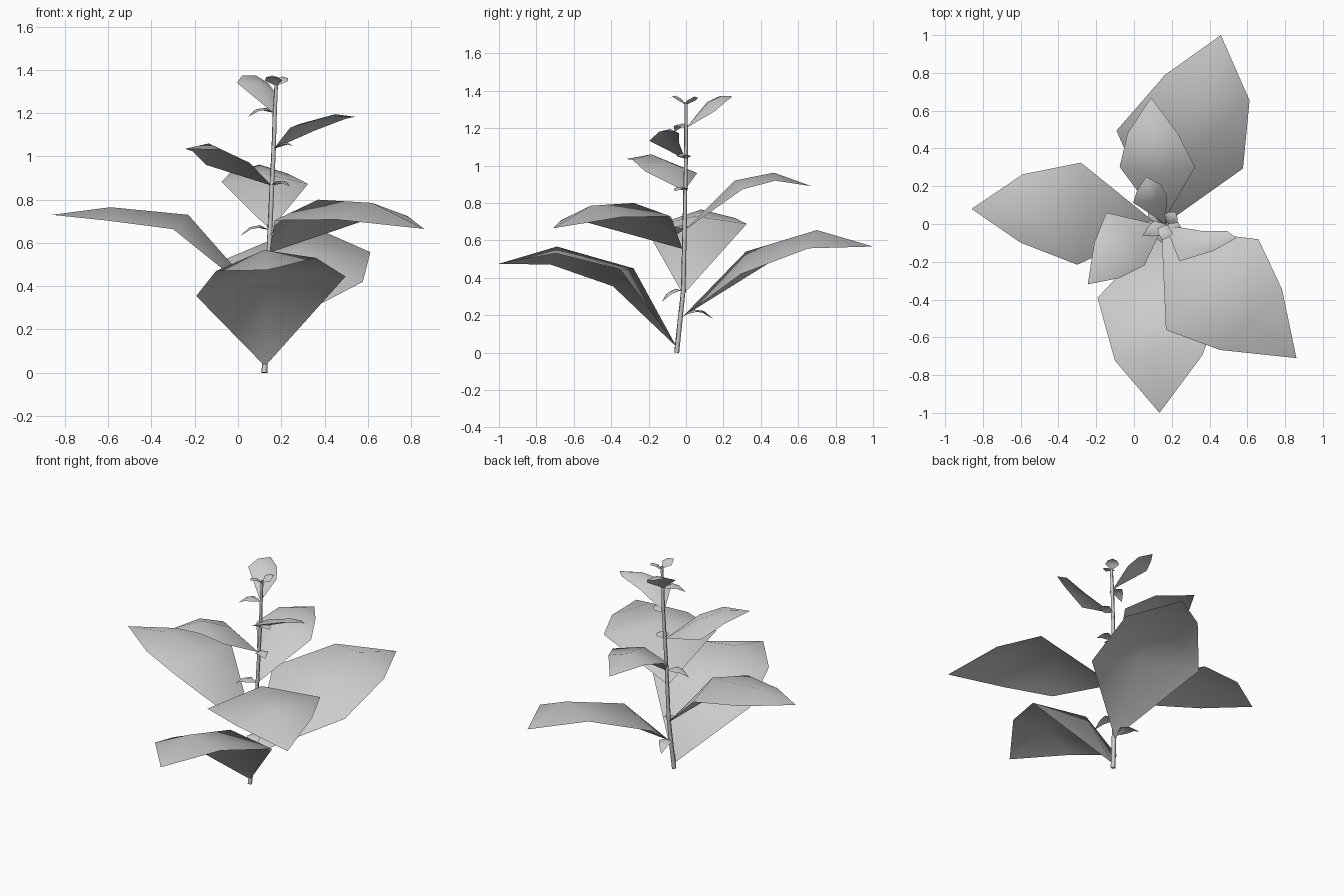
import bpy, bmesh
from mathutils import Vector as V

UP = V((0, 0, 1))


def leaf(name, base, mid1, mid2, tip, side):
    """Creased blade: a four-point spine with two pairs of drooping edge points."""
    base, mid1, mid2, tip, side = map(V, (base, mid1, mid2, tip, side))
    bm = bmesh.new()

    def row(prev, mid, s):
        n = s.cross(mid - prev).normalized()
        if n.z < 0:
            n = -n
        c = mid - n * s.length * 0.3
        return [bm.verts.new(p) for p in (c - s, mid, c + s)]

    b, t = bm.verts.new(base), bm.verts.new(tip)
    r1 = row(base, mid1, side)
    r2 = row(mid1, mid2, side * 0.67)
    for i in (0, 1):
        bm.faces.new((b, r1[i + 1], r1[i]))
        bm.faces.new((r1[i], r1[i + 1], r2[i + 1], r2[i]))
        bm.faces.new((r2[i], r2[i + 1], t))
    for f in bm.faces:
        f.smooth = True
    me = bpy.data.meshes.new(name)
    bm.to_mesh(me)
    bm.free()
    bpy.context.collection.objects.link(bpy.data.objects.new(name, me))


def small_leaf(name, base, tip, half=0.042):
    base, tip = V(base), V(tip)
    d = tip - base
    side = V((d.x, d.y, 0)).cross(UP).normalized() * half
    lift = UP * d.length * 0.22
    leaf(name, base, base + d * 0.32 + lift, base + d * 0.68 + lift, tip, side)


# Stem: thin, slightly leaning, tapering
path = [(0.122, -0.05, 0, 1), (0.132, -0.03, 0.19, 0.95), (0.137, -0.015, 0.33, 0.9),
        (0.147, -0.008, 0.65, 0.85), (0.157, -0.004, 0.87, 0.8),
        (0.165, 0, 1.04, 0.75), (0.17, 0, 1.2, 0.7), (0.177, 0, 1.34, 0.6)]
cu = bpy.data.curves.new("stem", 'CURVE')
cu.dimensions = '3D'
cu.bevel_depth = 0.015
cu.bevel_resolution = 0
cu.use_fill_caps = True
sp = cu.splines.new('POLY')
sp.points.add(len(path) - 1)
for p, (x, y, z, r) in zip(sp.points, path):
    p.co = (x, y, z, 1)
    p.radius = r
bpy.context.collection.objects.link(bpy.data.objects.new("stem", cu))

# Large lower leaves: base, two spine points, tip, half width vector
leaf("front_leaf", (0.125, -0.05, 0.03), (0.14, -0.28, 0.45), (0.12, -0.69, 0.567),
     (0.135, -1.0, 0.475), (-0.345, -0.02, -0.045))
leaf("back_leaf", (0.135, -0.02, 0.19), (0.23, 0.32, 0.54), (0.39, 0.70, 0.655),
     (0.46, 1.0, 0.567), (0.335, -0.10, -0.045))
leaf("left_leaf", (0.14, -0.015, 0.31), (-0.23, 0.05, 0.73), (-0.59, 0.08, 0.765),
     (-0.86, 0.08, 0.73), (0.01, 0.27, 0.012))
leaf("right_leaf", (0.145, -0.02, 0.555), (0.37, -0.28, 0.80), (0.62, -0.51, 0.785),
     (0.86, -0.71, 0.665), (-0.245, -0.24, -0.012))

# Medium upper leaves
leaf("upper_back_leaf", (0.148, 0, 0.66), (0.125, 0.26, 0.92), (0.10, 0.47, 0.962),
     (0.09, 0.67, 0.89), (0.20, 0, -0.005))
leaf("upper_left_leaf", (0.155, -0.01, 0.865), (-0.02, -0.06, 1.005), (-0.135, -0.185, 1.06),
     (-0.245, -0.32, 1.035), (-0.1, 0.14, -0.005))
leaf("upper_right_leaf", (0.165, -0.005, 1.035), (0.285, -0.105, 1.15), (0.45, -0.085, 1.195),
     (0.54, -0.075, 1.183), (-0.058, -0.08, 0.006))
leaf("top_back_leaf", (0.165, 0, 1.2), (0.095, 0.115, 1.335), (0.085, 0.19, 1.373),
     (0.065, 0.25, 1.37), (0.09, 0.02, -0.025))

# Small leaflets at the stem nodes
small = [((0.135, -0.01, 0.2), (0.08, 0.145, 0.18)), ((0.137, -0.02, 0.33), (0.2, -0.13, 0.27)),
         ((0.145, -0.01, 0.66), (0.01, -0.045, 0.632)), ((0.155, 0, 0.865), (0.24, -0.06, 0.862)),
         ((0.165, 0, 1.035), (0.255, -0.03, 1.048)), ((0.17, 0, 1.2), (0.045, -0.06, 1.182)),
         ((0.176, 0, 1.325), (0.15, -0.085, 1.365)), ((0.176, 0, 1.325), (0.22, 0.065, 1.362))]
for i, (b, t) in enumerate(small):
    small_leaf(f"small_leaf_{i + 1}", b, t)
